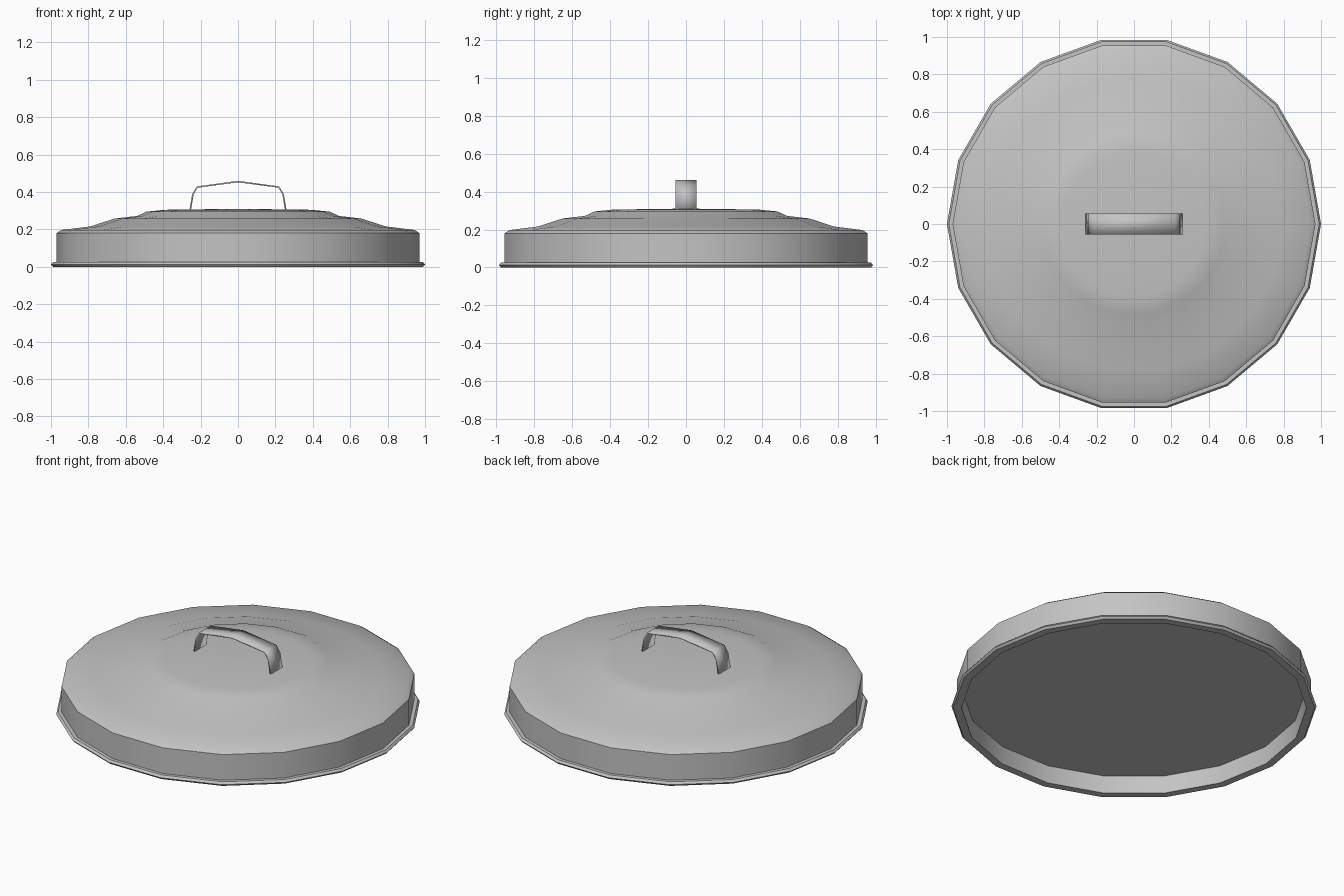
import bpy
import bmesh
from math import cos, sin, tau, radians

SIDES = 18

cube = bpy.data.objects.get("Cube")
if cube:
    bpy.data.objects.remove(cube, do_unlink=True)

metal = bpy.data.materials.new("galvanised_grey")
metal.use_nodes = True
grey = (0.55, 0.55, 0.55, 1)
metal.diffuse_color = grey
metal.node_tree.nodes["Principled BSDF"].inputs["Base Color"].default_value = grey


def finish(name, bm):
    bmesh.ops.recalc_face_normals(bm, faces=bm.faces)
    mesh = bpy.data.meshes.new(name)
    bm.to_mesh(mesh)
    bm.free()
    mesh.materials.append(metal)
    obj = bpy.data.objects.new(name, mesh)
    bpy.context.collection.objects.link(obj)
    bpy.ops.object.select_all(action='DESELECT')
    obj.select_set(True)
    bpy.context.view_layer.objects.active = obj
    bpy.ops.object.shade_smooth_by_angle(angle=radians(30))
    return obj


def lathe(name, profile):
    """Turn (radius, height) points around z and cap both ends."""
    bm = bmesh.new()
    rings = [[bm.verts.new((r * cos(tau * i / SIDES), r * sin(tau * i / SIDES), z))
              for i in range(SIDES)] for r, z in profile]
    for low, high in zip(rings, rings[1:]):
        for i in range(SIDES):
            j = (i + 1) % SIDES
            bm.faces.new((low[i], low[j], high[j], high[i]))
    for end in (rings[0], rings[-1]):
        bm.faces.new(end)
    return finish(name, bm)


# Lid: recessed underside, rolled lip, upright wall and stepped dome
lathe("lid", [
    (0.94, 0.105), (0.945, 0.0),
    (0.99, 0.0), (1.0, 0.012), (0.99, 0.025), (0.97, 0.025),
    (0.97, 0.18), (0.945, 0.197),
    (0.79, 0.216), (0.66, 0.258), (0.54, 0.272),
    (0.49, 0.295), (0.39, 0.305), (0.02, 0.31),
])

# Handle: a thin bent strap, mirrored from one half
half = [(0.26, 0.3), (0.245, 0.39), (0.22, 0.43)]
path = [(-x, z) for x, z in half] + [(0, 0.46)] + half[::-1]
bm = bmesh.new()
pairs = [[bm.verts.new((x, y, z)) for y in (-0.055, 0.055)] for x, z in path]
for a, b in zip(pairs, pairs[1:]):
    bm.faces.new((a[0], b[0], b[1], a[1]))
handle = finish("handle", bm)
solid = handle.modifiers.new("thickness", 'SOLIDIFY')
solid.thickness = 0.008
solid.offset = -1
